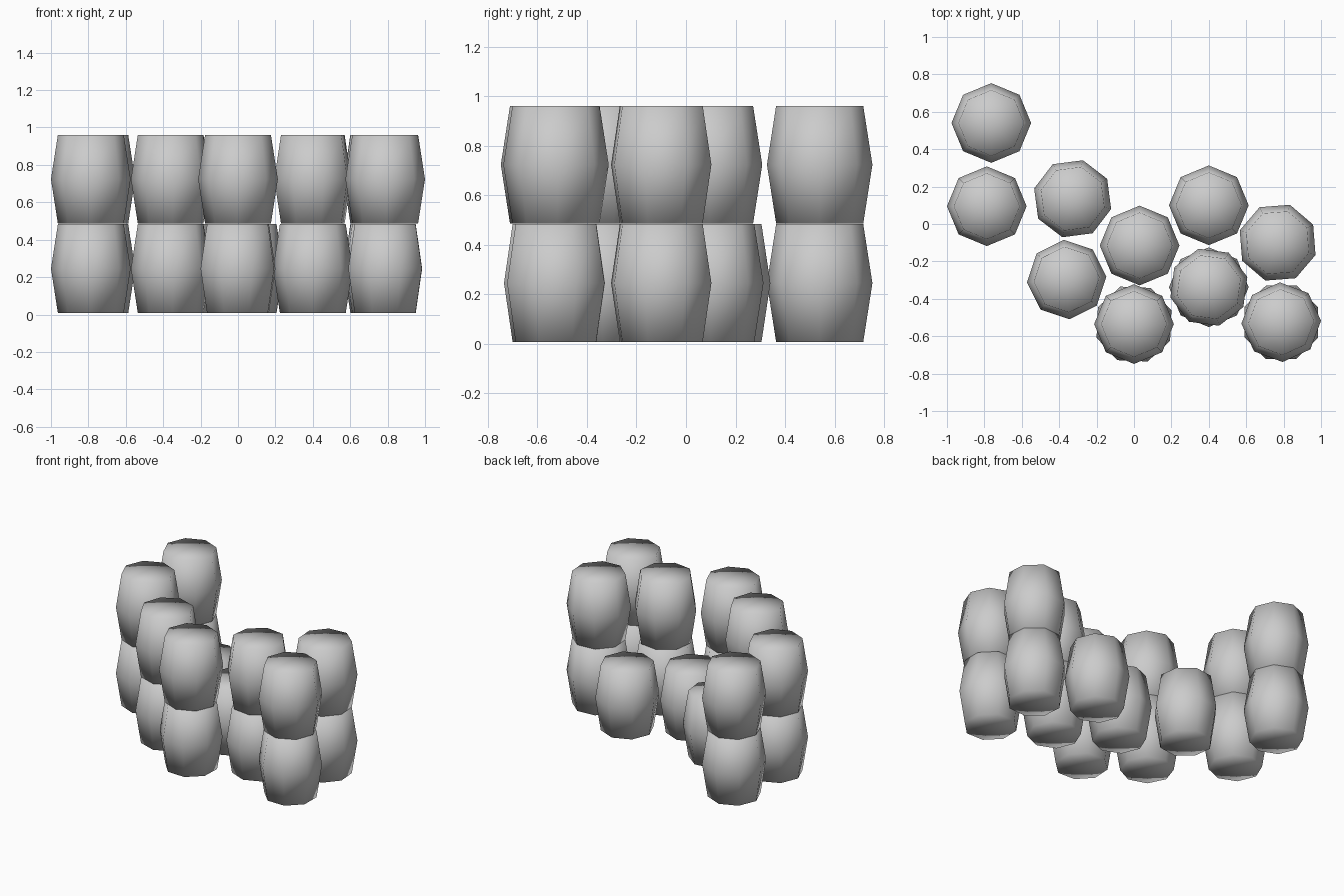
import bpy
import bmesh
from math import radians, cos, sin

cube = bpy.data.objects.get("Cube")
if cube:
    bpy.data.objects.remove(cube, do_unlink=True)

SIDES = 8
END_R, BELLY_R = 0.176, 0.213
HEIGHT, BASE = 0.475, 0.008

grey = bpy.data.materials.new("plain grey")
grey.use_nodes = True
colour = (0.6, 0.6, 0.6, 1)
grey.diffuse_color = colour
grey.node_tree.nodes["Principled BSDF"].inputs["Base Color"].default_value = colour


def barrel(name, x, y, z, turn):
    """Eight-sided bulging barrel with fanned caps, smooth all over."""
    bm = bmesh.new()
    rings = []
    for r, h in ((END_R, 0), (BELLY_R, HEIGHT / 2), (END_R, HEIGHT)):
        angles = [radians(turn + 360 * i / SIDES) for i in range(SIDES)]
        rings.append([bm.verts.new((r * cos(a), r * sin(a), h)) for a in angles])
    low = bm.verts.new((0, 0, 0))
    high = bm.verts.new((0, 0, HEIGHT))
    for i in range(SIDES):
        j = (i + 1) % SIDES
        for a, b in zip(rings, rings[1:]):
            bm.faces.new((a[i], a[j], b[j], b[i]))
        bm.faces.new((low, rings[0][j], rings[0][i]))
        bm.faces.new((high, rings[-1][i], rings[-1][j]))
    for f in bm.faces:
        f.smooth = True
    mesh = bpy.data.meshes.new(name)
    bm.to_mesh(mesh)
    bm.free()
    mesh.materials.append(grey)
    ob = bpy.data.objects.new(name, mesh)
    ob.location = (x, y, z)
    bpy.context.collection.objects.link(ob)


# Each stack: x, y, turn of lower barrel, turn of upper barrel (None = single)
stacks = [
    (-0.763, 0.54, 0, 0),
    (-0.787, 0.095, 0, 0),
    (-0.328, 0.135, 30, None),
    (-0.36, -0.297, 4, 4),
    (0.03, -0.115, 0, None),
    (0.0, -0.535, 20, 0),
    (0.4, 0.1, 0, None),
    (0.4, -0.338, 0, 15),
    (0.768, -0.1, 27, 27),
    (0.787, -0.525, 22, 2),
]
for n, (x, y, lower, upper) in enumerate(stacks, 1):
    barrel(f"lower_barrel_{n}", x, y, BASE, lower)
    if upper is not None:
        barrel(f"upper_barrel_{n}", x, y, BASE + HEIGHT + 0.003, upper)
